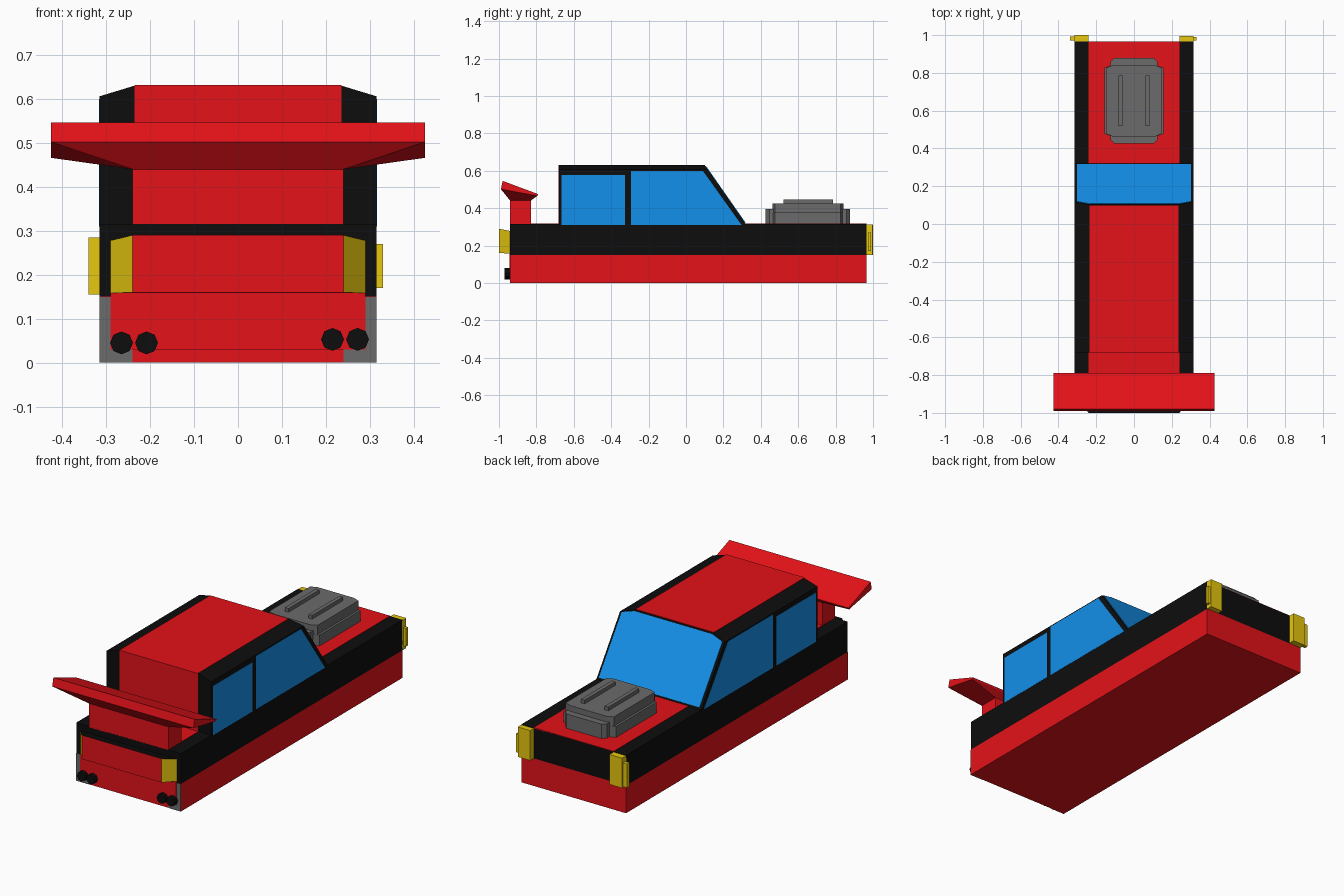
import bpy, bmesh
from mathutils import Vector

if "Cube" in bpy.data.objects:
    bpy.data.objects.remove(bpy.data.objects["Cube"])


def material(name, rgb):
    m = bpy.data.materials.new(name)
    m.diffuse_color = (*rgb, 1)
    m.use_nodes = True
    m.node_tree.nodes["Principled BSDF"].inputs["Base Color"].default_value = m.diffuse_color
    return m


RED = material("red", (0.78, 0.006, 0.01))
BLACK = material("black", (0.004, 0.004, 0.004))
BLUE = material("blue", (0.007, 0.28, 0.83))
YELLOW = material("yellow", (0.8, 0.57, 0.005))
GREY = material("grey", (0.145, 0.145, 0.145))


def loft(name, rings, mat, side_mats=None):
    """Bridge matching point loops and cap both ends."""
    bm = bmesh.new()
    rows = [[bm.verts.new(p) for p in ring] for ring in rings]
    n = len(rows[0])
    for a, b in zip(rows, rows[1:]):
        for i in range(n):
            f = bm.faces.new((a[i], a[(i + 1) % n], b[(i + 1) % n], b[i]))
            f.material_index = side_mats[i] if side_mats else 0
    bm.faces.new(rows[0][::-1])
    bm.faces.new(rows[-1])
    bmesh.ops.recalc_face_normals(bm, faces=bm.faces)
    me = bpy.data.meshes.new(name)
    bm.to_mesh(me)
    bm.free()
    for m in (mat if isinstance(mat, list) else [mat]):
        me.materials.append(m)
    ob = bpy.data.objects.new(name, me)
    bpy.context.collection.objects.link(ob)
    return ob


def prism(name, pts, offset, mat):
    off = Vector(offset)
    return loft(name, [pts, [Vector(p) + off for p in pts]], mat)


def rect(x0, x1, y0, y1, z):
    return [(x0, y0, z), (x1, y0, z), (x1, y1, z), (x0, y1, z)]


def box(name, x, y, z, mat):
    return prism(name, rect(*x, *y, z[0]), (0, 0, z[1] - z[0]), mat)


def octagon(name, x, y, cx, cy, yc, z, mat):
    pts = [(x, yc - y + cy), (x, yc + y - cy), (x - cx, yc + y), (cx - x, yc + y),
           (-x, yc + y - cy), (-x, yc - y + cy), (cx - x, yc - y), (x - cx, yc - y)]
    return prism(name, [(a, b, z[0]) for a, b in pts], (0, 0, z[1] - z[0]), mat)


# Hull: red lower half, black upper band, red deck strips
box("lower_body", (-.315, .315), (-.94, .965), (0, .15), RED)
box("upper_band", (-.315, .315), (-.94, .965), (.15, .315), BLACK)
box("hood_panel", (-.24, .24), (.32, .965), (.31, .317), RED)
box("trunk_panel", (-.24, .24), (-.94, -.68), (.31, .317), RED)

# Cabin with chamfered roof edges and sloped front
loft("cabin", [rect(-.315, .315, -.68, .32, .315),
               rect(-.315, .315, -.68, .117, .606),
               rect(-.236, .236, -.68, .10, .63)], BLACK)
box("roof_panel", (-.236, .236), (-.68, .098), (.626, .632), RED)
box("cabin_back_panel", (-.236, .236), (-.683, -.675), (.315, .632), RED)

# Windscreen lying on the sloped front
slope = lambda z: .32 - (z - .315) * .22 / .315
shield = [(-.303, .322), (.303, .322), (.303, .604), (.235, .622), (-.235, .622), (-.303, .604)]
prism("windscreen", [(x, slope(z) - .003, z) for x, z in shield], (0, .005, .003), BLUE)

# Side windows
for s, side in ((1, "right"), (-1, "left")):
    panes = {"rear": [(-.665, .31), (-.325, .31), (-.325, .578), (-.665, .578)],
             "front": [(-.295, .31), (.297, .31), (.09, .6), (-.295, .6)]}
    for k, pts in panes.items():
        prism(f"{side}_{k}_window", [(s * .312, y, z) for y, z in pts], (s * .004, 0, 0), BLUE)

# Protruding bumper with yellow side lights and black top
ring = lambda x, y, z0, z1: [(-x, y, z0), (x, y, z0), (x, y, z1), (-x, y, z1)]
loft("bumper_with_lights", [ring(.29, -.94, .158, .278), ring(.24, -1, .16, .29)],
     [RED, YELLOW, BLACK], [0, 1, 2, 1])
box("lower_bumper_panel", (-.29, .29), (-.945, -.935), (.03, .158), RED)
for s, side in ((1, "right"), (-1, "left")):
    box(side + "_corner_plate", sorted((s * .24, s * .315)), (-.942, -.935), (0, .149), GREY)

# Exhaust pipes
for i, (x, z) in enumerate([(-.265, .045), (-.208, .045), (.215, .053), (.272, .053)]):
    bpy.ops.mesh.primitive_cylinder_add(vertices=8, radius=.026, depth=.03,
                                        location=(x, -.955, z), rotation=(1.5708, 0, 0))
    bpy.context.object.name = f"exhaust_pipe_{i + 1}"
    bpy.context.object.data.materials.append(BLACK)

# Corner lights on the hood end
box("right_hood_light", (.24, .315), (.96, .996), (.15, .313), YELLOW)
box("right_hood_light_side", (.31, .33), (.972, .99), (.17, .27), YELLOW)
box("left_hood_light", (-.315, -.24), (.96, 1), (.15, .313), YELLOW)
box("left_hood_light_side", (-.34, -.31), (.972, .992), (.155, .285), YELLOW)

# Spoiler: slanted wing, tapered underside and stand
wing = [(-.98, .546), (-.99, .502), (-.795, .466), (-.79, .475)]
prism("spoiler_wing", [(-.425, y, z) for y, z in wing], (.85, 0, 0), RED)
top = [(-.425, -.99, .502), (.425, -.99, .502), (.425, -.795, .466), (-.425, -.795, .466)]
loft("spoiler_underside", [rect(-.24, .24, -.94, -.83, .44), top], RED)
box("spoiler_stand", (-.24, .24), (-.94, -.83), (.315, .442), RED)

# Engine block on the hood: long core, wider wings, cover and ribs
octagon("engine_core", .125, .226, .02, .02, .652, (.315, .395), GREY)
octagon("engine_wings", .157, .19, .045, .015, .652, (.315, .376), GREY)
octagon("engine_cover", .145, .19, .035, .015, .652, (.37, .426), GREY)
for s, side in ((1, "right"), (-1, "left")):
    box(side + "_engine_rib", sorted((s * .06, s * .082)), (.52, .785), (.42, .446), GREY)
